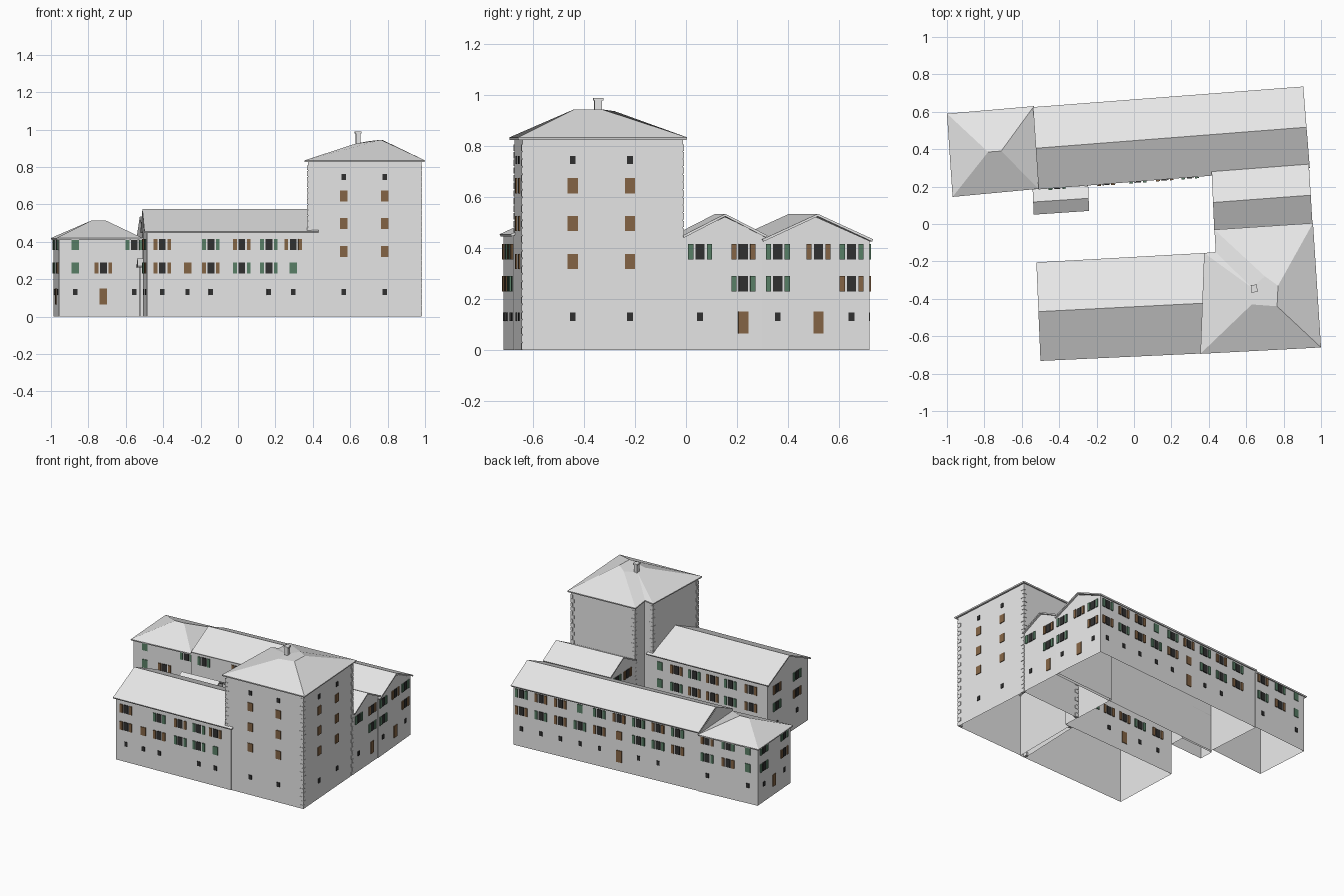
import bpy, bmesh, math
from mathutils import Vector, Matrix

cube = bpy.data.objects.get("Cube")
if cube:
    bpy.data.objects.remove(cube, do_unlink=True)


def material(name, rgb):
    m = bpy.data.materials.new(name)
    m.use_nodes = True
    m.diffuse_color = (*rgb, 1)
    m.node_tree.nodes["Principled BSDF"].inputs["Base Color"].default_value = (*rgb, 1)
    return m


PLASTER = material("pale_plaster", (0.8, 0.8, 0.8))
GLASS = material("dark_glass", (0.03, 0.03, 0.03))
BROWN = material("brown_wood", (0.235, 0.13, 0.06))
GREEN = material("green_paint", (0.1, 0.215, 0.135))


def make(name, bm, mat):
    mesh = bpy.data.meshes.new(name)
    bm.to_mesh(mesh)
    bm.free()
    mesh.materials.append(mat)
    ob = bpy.data.objects.new(name, mesh)
    bpy.context.collection.objects.link(ob)
    return ob


def shell(name, points, faces, thickness=0):
    bm = bmesh.new()
    vs = [bm.verts.new(p) for p in points]
    for f in faces:
        bm.faces.new([vs[i] for i in f])
    ob = make(name, bm, PLASTER)
    if thickness:
        mod = ob.modifiers.new("thickness", "SOLIDIFY")
        mod.thickness, mod.offset = thickness, -1


def box(bm, centre, direction, size):
    yaw = math.atan2(direction[1], direction[0])
    bmesh.ops.create_cube(bm, size=1, matrix=Matrix.Translation(centre)
                          @ Matrix.Rotation(yaw, 4, "Z") @ Matrix.Diagonal((*size, 1)))


def up(p, z):
    return (p[0], p[1], z)


OVER = 0.014


def inset(corners, gaps):
    """Move each edge of a counter-clockwise outline inward by its own gap."""
    out = []
    for i, p in enumerate(corners):
        a = (corners[i - 1] - p).normalized()
        b = (corners[(i + 1) % len(corners)] - p).normalized()
        out.append(p + a * gaps[i] + b * gaps[i - 1])
    return out


def gable(name, corners, eave, ridge, gaps=(OVER, OVER, OVER, OVER)):
    """Open-bottomed wing with a gable roof; returns the wall outline."""
    cs = [Vector(p) for p in corners]
    r0, r1 = (cs[0] + cs[3]) / 2, (cs[1] + cs[2]) / 2
    shell(name + "_roof", [up(p, eave) for p in cs] + [up(r0, ridge), up(r1, ridge)],
          [(0, 1, 5, 4), (2, 3, 4, 5)], 0.01)
    w = inset(cs, gaps)
    pts = [up(p, 0) for p in w] + [up(p, eave - 0.006) for p in w]
    pts += [up((w[0] + w[3]) / 2, ridge - 0.012), up((w[1] + w[2]) / 2, ridge - 0.012)]
    shell(name + "_walls", pts, [(0, 1, 5, 4), (1, 2, 6, 9, 5), (2, 3, 7, 6), (3, 0, 4, 8, 7)])
    return w


def prism(name, outline, height):
    n = len(outline)
    pts = [up(p, 0) for p in outline] + [up(p, height) for p in outline]
    shell(name, pts, [(i, (i + 1) % n, (i + 1) % n + n, i + n) for i in range(n)])


# Wings, with no wall gap where they join a neighbour
south = gable("south_wing", [(-0.5, -0.732), (0.43, -0.689), (0.43, -0.152), (-0.522, -0.205)],
              0.455, 0.575)
north = gable("north_wing", [(-0.51, 0.185), (0.94, 0.3), (0.905, 0.735), (-0.54, 0.625)],
              0.435, 0.535, (0, OVER, OVER, 0))
east = gable("east_wing", [(0.43, -0.05), (0.955, -0.012), (0.935, 0.32), (0.415, 0.28)],
             0.45, 0.535, (0, OVER, 0, OVER))
gable("courtyard_annex", [(-0.536, 0.05), (-0.24, 0.07), (-0.245, 0.205), (-0.542, 0.185)], 0.27, 0.31)

# West block with hip roof
hip = [Vector(p) for p in [(-0.97, 0.145), (-0.51, 0.188), (-0.535, 0.63), (-1.0, 0.59)]]
west = inset(hip, (OVER, 0, OVER, OVER))
prism("west_block_walls", west, 0.415)
shell("west_block_roof", [up(p, 0.42) for p in hip] + [(-0.78, 0.385, 0.515), (-0.71, 0.39, 0.515)],
      [(0, 1, 5, 4), (1, 2, 5), (2, 3, 4, 5), (3, 0, 4)], 0.01)

# Tower with notched corner
tower = [Vector(p) for p in [(0.373, -0.674), (0.98, -0.643), (0.94, -0.012),
                             (0.446, -0.045), (0.452, -0.168), (0.39, -0.172)]]
prism("tower_walls", tower, 0.83)
shell("tower_roof", [(0.355, -0.694, 0.835), (1.0, -0.66, 0.835), (0.957, 0.005, 0.835),
                     (0.43, -0.03, 0.835), (0.437, -0.15, 0.845), (0.375, -0.155, 0.835),
                     (0.63, -0.43, 0.925), (0.765, -0.44, 0.945), (0.77, -0.33, 0.945),
                     (0.7, -0.28, 0.938), (0.63, -0.34, 0.925)],
      [(0, 1, 7, 6), (1, 2, 8, 7), (2, 3, 9, 8), (3, 4, 10, 9), (4, 5, 10),
       (5, 0, 6, 10), (6, 7, 8, 9, 10)], 0.01)

# Chimney
bm = bmesh.new()
box(bm, (0.642, -0.345, 0.94), (1, 0.05), (0.024, 0.03, 0.09))
box(bm, (0.642, -0.345, 0.985), (1, 0.05), (0.034, 0.04, 0.01))
make("chimney", bm, PLASTER)

# Quoins alternate long and short around the tower corners
bm = bmesh.new()
for k in (0, 1, 2, 3, 5):
    p = tower[k]
    d = (tower[(k + 1) % 6] - p).normalized()
    n = Vector((-d.y, d.x))
    for i in range(27):
        l, s = (0.03, 0.018) if i % 2 else (0.018, 0.03)
        c = p + d * (l / 2 - 0.003) + n * (s / 2 - 0.003)
        box(bm, up(c, 0.015 + i * 0.03), d, (l, s, 0.025))
make("quoins", bm, PLASTER)

# Windows, shutters and doors are gathered into one mesh per colour
parts = {n: bmesh.new() for n in ("window_panes", "brown_shutters", "green_shutters")}


def openings(outline, side, spots, rows):
    """G/B open shutters, g/b closed shutters, d door, s small pane, . none."""
    a, b = outline[side], outline[(side + 1) % len(outline)]
    d = (b - a).normalized()
    out = Vector((d.y, -d.x))
    axis = 0 if abs(d.x) > abs(d.y) else 1

    def plate(part, c, z, w, h, t=0.005):
        box(parts[part], up(c + out * (t / 2 + 0.0005), z), d, (w, t, h))

    for z, kinds in rows.items():
        for s, kind in zip(spots, kinds):
            c = a.lerp(b, (s - a[axis]) / (b[axis] - a[axis]))
            paint = "green_shutters" if kind in "Gg" else "brown_shutters"
            if kind in "GB":
                plate("window_panes", c, z, 0.036, 0.06)
                for m in (-1, 1):
                    plate(paint, c + d * m * 0.037, z, 0.02, 0.06, 0.007)
            elif kind in "gb":
                plate(paint, c, z, 0.04, 0.06)
            elif kind == "d":
                plate(paint, c, 0.108, 0.04, 0.085)
            elif kind == "s":
                plate("window_panes", c, z, 0.023, 0.032)


UP, MID, LOW = 0.386, 0.26, 0.131

# South wing openings
openings(south, 0, [-0.405, -0.27, -0.145, 0.02, 0.165, 0.295],
         {UP: "B.GBGB", MID: "BbBGGg", LOW: "sss.ss"})
openings(south, 2, [0.33, 0.2, 0.06, -0.08, -0.22, -0.38],
         {UP: "gBGBGB", MID: "gGBBGB", LOW: "s.sdss"})
openings(south, 3, [-0.33, -0.58], {UP: "BG", MID: "GB", LOW: "ss"})

# East side openings
openings(east, 1, [0.055, 0.225], {UP: "GB", MID: ".G", LOW: "sd"})
openings(north, 1, [0.36, 0.52, 0.65], {UP: "GBG", MID: "G.B", LOW: "sds"})
openings(east, 3, [0.18, 0.05], {UP: "GB", MID: "BG", LOW: "ss"})

# North side openings
openings(north, 2, [0.83 - 0.15 * i for i in range(9)],
         {UP: "GBBgGBGBG", MID: "BGBGBbGGB", LOW: "sssssdss."})
openings(north, 0, [-0.41, -0.15, 0.02, 0.165, 0.3], {UP: "GBGBG", MID: "..BGB", LOW: "..sds"})

# West block openings
openings(west, 0, [-0.87, -0.72, -0.555], {UP: "g.G", MID: "gB.", LOW: "sds"})
openings(west, 2, [-0.6, -0.76, -0.91], {UP: "BGg", MID: "GBg", LOW: "s.s"})
openings(west, 3, [0.5, 0.37, 0.24], {UP: "G.G", MID: "G.B", LOW: "sds"})

# Tower openings
tower_rows = {0.746: "ss", 0.645: "bb", 0.497: "bb", 0.348: "bb", LOW: "ss"}
openings(tower, 0, [0.565, 0.785], tower_rows)
openings(tower, 1, [-0.445, -0.22], tower_rows)

for (name, mesh_data), mat in zip(parts.items(), (GLASS, BROWN, GREEN)):
    make(name, mesh_data, mat)
